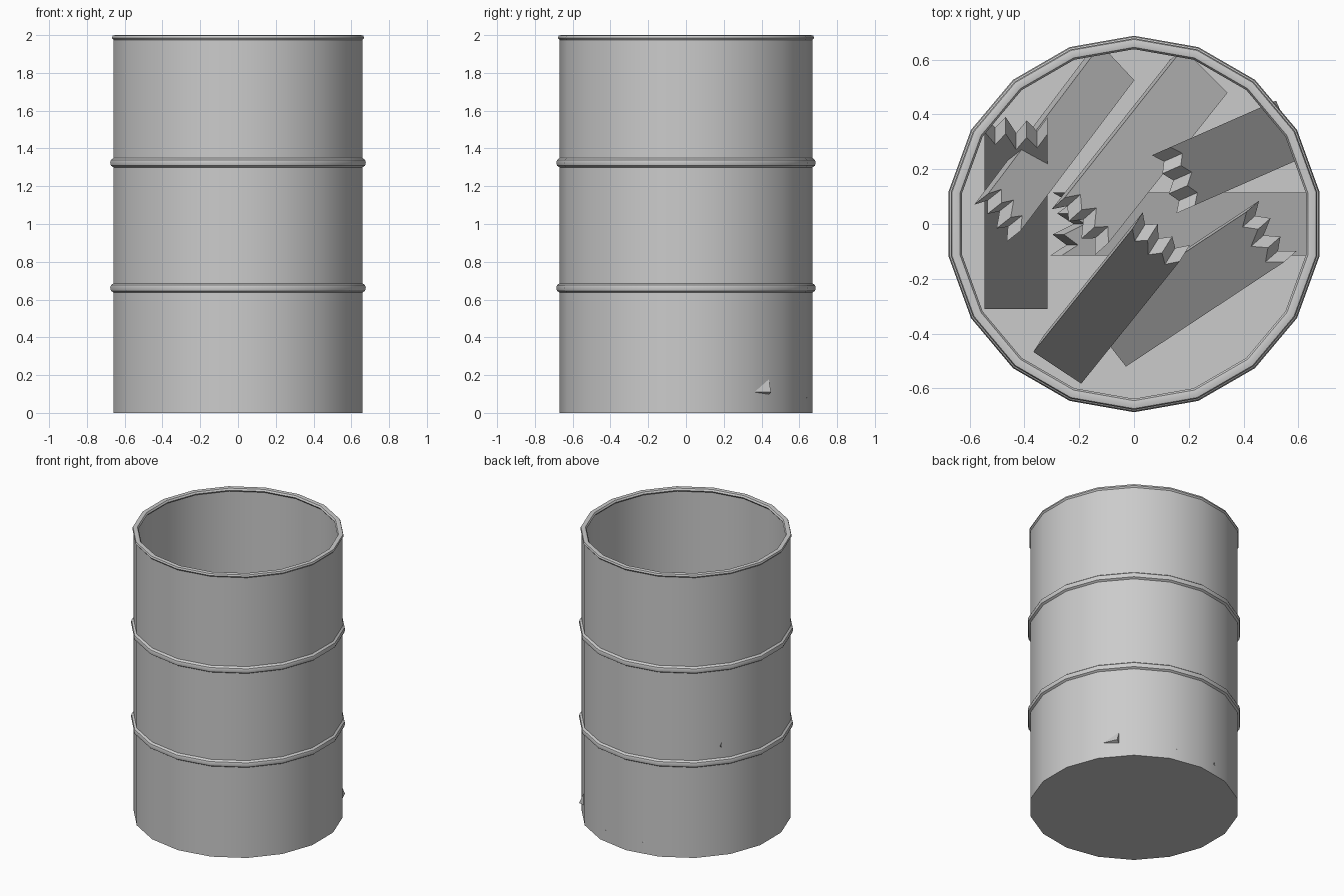
import bpy, bmesh, math
from mathutils import Vector, Matrix

old = bpy.data.objects.get("Cube")
if old:
    bpy.data.objects.remove(old)

SIDES = 18
THICK = 0.08

grey = bpy.data.materials.new("plain_grey")
grey.use_nodes = True
colour = (0.6, 0.6, 0.6, 1)
grey.diffuse_color = colour
grey.node_tree.nodes["Principled BSDF"].inputs["Base Color"].default_value = colour


def finish(name, bm):
    bmesh.ops.recalc_face_normals(bm, faces=bm.faces)
    mesh = bpy.data.meshes.new(name)
    bm.to_mesh(mesh)
    bm.free()
    mesh.materials.append(grey)
    obj = bpy.data.objects.new(name, mesh)
    bpy.context.collection.objects.link(obj)
    bpy.ops.object.select_all(action='DESELECT')
    obj.select_set(True)
    bpy.context.view_layer.objects.active = obj
    bpy.ops.object.shade_smooth_by_angle(angle=math.radians(30))
    return obj


def lathe(name, profile, closed=False):
    """Turn a (radius, height) profile around z; open profiles get end caps."""
    bm = bmesh.new()
    rings = []
    for r, z in profile:
        ring = []
        for i in range(SIDES):
            a = math.pi / 2 + i * math.tau / SIDES
            ring.append(bm.verts.new((r * math.cos(a), r * math.sin(a), z)))
        rings.append(ring)
    pairs = list(zip(rings, rings[1:]))
    if closed:
        pairs.append((rings[-1], rings[0]))
    else:
        bm.faces.new(rings[0])
        bm.faces.new(rings[-1])
    for a, b in pairs:
        for i in range(SIDES):
            j = (i + 1) % SIDES
            bm.faces.new((a[i], a[j], b[j], b[i]))
    return finish(name, bm)


def plank(name, foot, top, width=0.23, roll=0):
    """Leaning board with a splintered top; foot and top lie on its upper face."""
    foot, top = Vector(foot), Vector(top)
    along = (top - foot).normalized()
    side = along.cross(Vector((0, 0, 1))).normalized()
    up = side.cross(along)
    length = (top - foot).length
    teeth = (0.03, -0.05, 0.01, -0.06, 0.03, -0.03, 0.04)
    outline = [(-width / 2, 0), (width / 2, 0)]
    for i, t in enumerate(teeth):
        outline.append((width / 2 - width * i / (len(teeth) - 1), length + t))
    bm = bmesh.new()
    face = bm.faces.new([bm.verts.new((x, y, 0)) for x, y in outline])
    new = bmesh.ops.extrude_face_region(bm, geom=[face])["geom"]
    bmesh.ops.translate(bm, vec=(0, 0, -THICK),
                        verts=[v for v in new if isinstance(v, bmesh.types.BMVert)])
    frame = Matrix((side, along, up)).transposed().to_4x4()
    turn = Matrix.Rotation(math.radians(roll), 4, 'Y')
    bm.transform(Matrix.Translation(foot) @ frame @ turn)
    return finish(name, bm)


# Drum shell with floor
lathe("drum_shell", [(0.67, 0), (0.67, 1.985), (0.655, 1.985), (0.655, 0.012)])

# Rolled rim
lathe("top_rim", [(0.67, 1.975), (0.678, 1.985), (0.674, 1.997), (0.66, 2.0),
                  (0.645, 1.997), (0.638, 1.985), (0.645, 1.975)], closed=True)

# Two raised hoops
for label, z in (("lower", 0.662), ("upper", 1.325)):
    lathe(label + "_hoop", [(0.665, z - 0.028), (0.683, z - 0.016), (0.687, z),
                            (0.683, z + 0.014), (0.665, z + 0.028)], closed=True)

# Broken boards leaning inside the drum
plank("board_left", (-0.43, -0.31, 0.07), (-0.43, 0.31, 0.8))
plank("board_right", (0.63, 0, 0.07), (-0.23, 0, 0.6))
plank("board_back_left", (-0.06, 0.59, 0.07), (-0.46, 0.06, 1.0), 0.18, -12)
plank("board_back", (0.26, 0.56, 0.07), (-0.16, 0.03, 0.95), 0.23, -8)
plank("board_back_right", (0.565, 0.345, 0.11), (0.19, 0.18, 1.1))
plank("board_front_left", (-0.28, -0.525, 0.07), (0.07, -0.09, 1.1), 0.21, 6)
plank("board_front", (-0.1, -0.43, 0.07), (0.46, -0.06, 0.85), 0.23, 6)

# Flat scrap on the floor
bm = bmesh.new()
bmesh.ops.create_cube(bm, size=1, matrix=Matrix.Translation((0.365, -0.36, 0.012))
                      @ Matrix.Rotation(math.radians(47), 4, 'Z')
                      @ Matrix.Diagonal((0.25, 0.15, 0.008, 1)))
finish("floor_scrap", bm)
